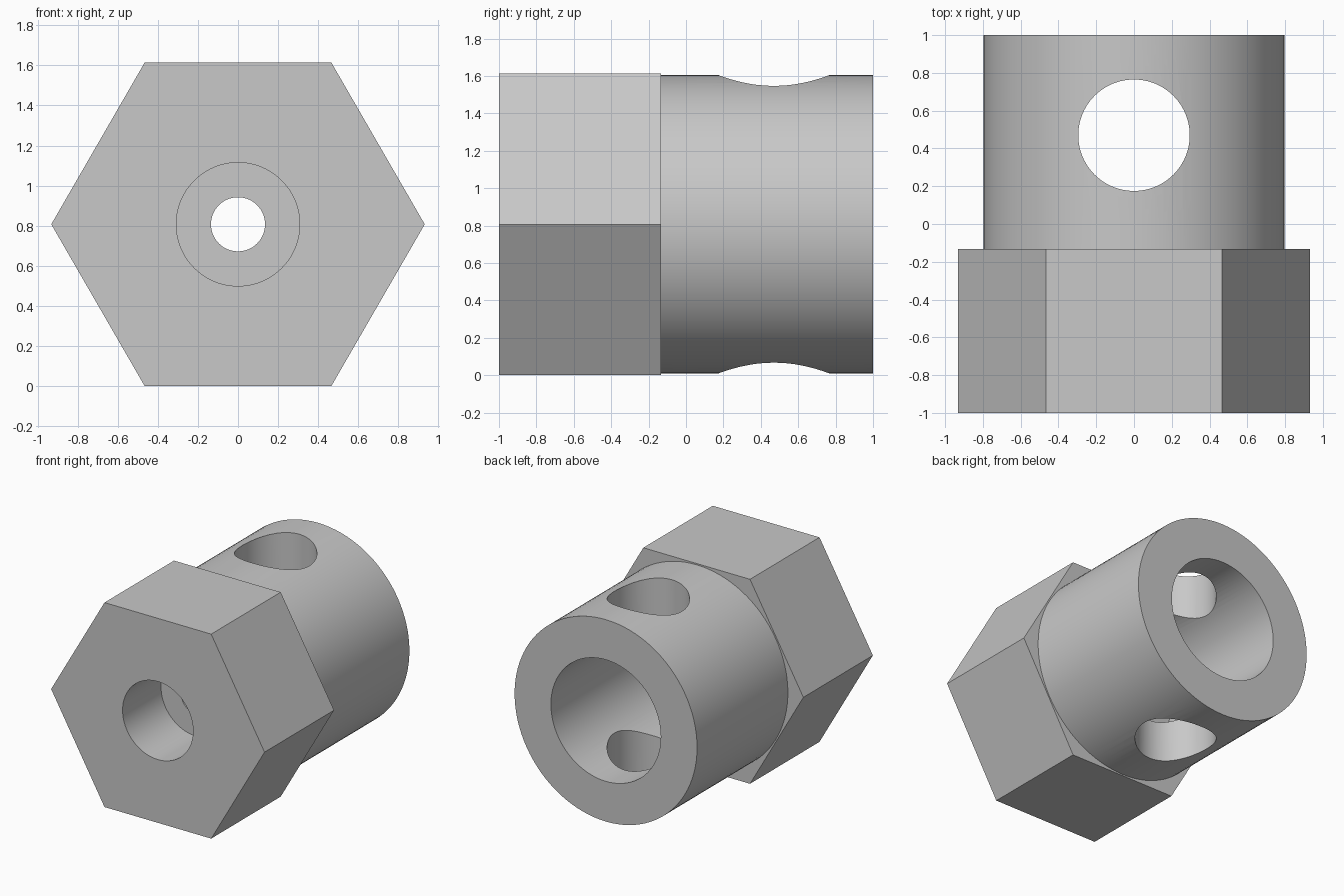
import bpy
import math

cube = bpy.data.objects.get("Cube")
if cube:
    bpy.data.objects.remove(cube, do_unlink=True)

AXIS_Z = 0.807     # height of the main axis

steel = bpy.data.materials.new("grey_metal")
steel.use_nodes = True
GREY = (0.58, 0.58, 0.58, 1)
steel.diffuse_color = GREY
steel.node_tree.nodes["Principled BSDF"].inputs["Base Color"].default_value = GREY


def rod(name, radius, y0, y1, sides=96):
    """Prism along y, with a corner on the x axis."""
    bpy.ops.mesh.primitive_cylinder_add(
        vertices=sides, radius=radius, depth=y1 - y0,
        location=(0, (y0 + y1) / 2, AXIS_Z), rotation=(math.pi / 2, 0, 0))
    ob = bpy.context.object
    ob.name = name
    ob.data.materials.append(steel)
    return ob


def combine(target, tool, operation):
    mod = target.modifiers.new(operation.lower(), "BOOLEAN")
    mod.operation = operation
    mod.solver = "EXACT"
    mod.object = tool
    bpy.context.view_layer.objects.active = target
    bpy.ops.object.modifier_apply(modifier=mod.name)
    bpy.data.objects.remove(tool, do_unlink=True)


# Hexagonal head; turned so that two corners lie on the x axis
head = rod("hex_adapter", 0.932, -1, -0.133, sides=6)
head.rotation_euler = (math.pi / 2, math.pi / 6, 0)
bpy.context.view_layer.update()

# Round sleeve behind the head
combine(head, rod("sleeve", 0.797, -0.33, 1), "UNION")

# Stepped bore along the axis: front recess, small hole, rear socket
combine(head, rod("front_recess", 0.308, -1.2, -0.52), "DIFFERENCE")
combine(head, rod("rear_socket", 0.48, -0.133, 1.2), "DIFFERENCE")
combine(head, rod("screw_hole", 0.135, -0.7, 0.1, sides=64), "DIFFERENCE")

# Vertical cross hole through both walls of the sleeve
cross = rod("cross_hole", 0.295, -1.2, 1.2)
cross.rotation_euler = (0, 0, 0)
cross.location = (0, 0.47, AXIS_Z)
bpy.context.view_layer.update()
combine(head, cross, "DIFFERENCE")

bpy.ops.object.select_all(action="DESELECT")
head.select_set(True)
bpy.context.view_layer.objects.active = head
bpy.ops.object.shade_smooth_by_angle(angle=math.radians(30))
